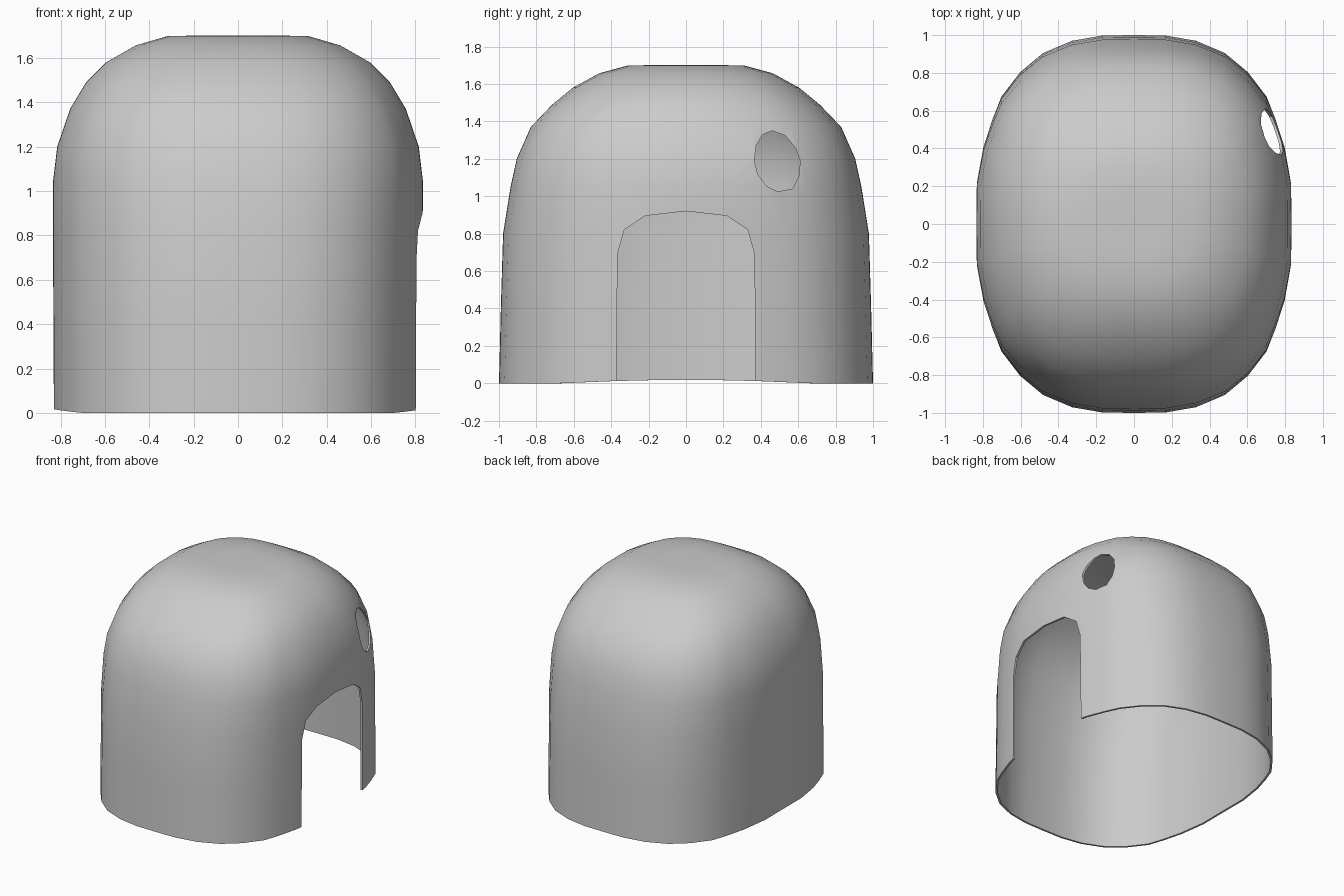
import bpy, bmesh

if "Cube" in bpy.data.objects:
    bpy.data.objects.remove(bpy.data.objects["Cube"])

# Quarter of the plan outline (normalised), from the +x axis to the +y axis
quarter = [(1.0, 0.0), (0.998, 0.22), (0.955, 0.42), (0.90, 0.56), (0.845, 0.675),
           (0.725, 0.805), (0.58, 0.905), (0.395, 0.97), (0.20, 0.998), (0.0, 1.0)]
half = quarter + [(-x, y) for x, y in reversed(quarter[:-1])]
outline = half + [(x, -y) for x, y in reversed(half[1:-1])]

# Height, half width in x, half width in y
rings = [(0.0, 0.83, 1.0), (0.4, 0.832, 0.99), (0.8, 0.834, 0.978), (1.05, 0.833, 0.938),
         (1.2, 0.815, 0.905), (1.37, 0.757, 0.83), (1.49, 0.685, 0.715),
         (1.58, 0.595, 0.605), (1.657, 0.46, 0.465), (1.698, 0.32, 0.315),
         (1.702, 0.16, 0.16)]


def make_object(name, bm):
    mesh = bpy.data.meshes.new(name)
    bm.to_mesh(mesh)
    bm.free()
    obj = bpy.data.objects.new(name, mesh)
    bpy.context.collection.objects.link(obj)
    return obj


def make_cutter(name, profile, x0=0.3, x1=1.3):
    """Extrude a (y, z) profile along x."""
    bm = bmesh.new()
    face = bm.faces.new([bm.verts.new((x0, y, z)) for y, z in profile])
    ext = bmesh.ops.extrude_face_region(bm, geom=[face])
    verts = [v for v in ext["geom"] if isinstance(v, bmesh.types.BMVert)]
    bmesh.ops.translate(bm, verts=verts, vec=(x1 - x0, 0, 0))
    bmesh.ops.recalc_face_normals(bm, faces=bm.faces)
    obj = make_object(name, bm)
    obj.hide_render = True
    return obj


# Domed shell, with the rim lifted a little at both sides
bm = bmesh.new()
loops = []
for z, rx, ry in rings:
    loop = []
    for x, y in outline:
        lift = 0.018 * max(0, 1 - (y / 0.65) ** 2) if z == 0 and abs(x) > 0.5 else 0
        loop.append(bm.verts.new((x * rx, y * ry, z + lift)))
    loops.append(loop)
n = len(outline)
for a, b in zip(loops, loops[1:]):
    for i in range(n):
        j = (i + 1) % n
        bm.faces.new((a[i], a[j], b[j], b[i]))
top = bm.verts.new((0, 0, 1.702))
for i in range(n):
    bm.faces.new((loops[-1][i], loops[-1][(i + 1) % n], top))
shell = make_object("dome_shell", bm)

# Doorway and tilted round window on the right side
side = [(0.376, -0.2), (0.372, 0.0), (0.366, 0.69), (0.33, 0.82), (0.22, 0.895)]
door = make_cutter("door_cutter",
                   side + [(0, 0.92)] + [(-y, z) for y, z in reversed(side)])
window = make_cutter("window_cutter", [
    (0.46, 1.35), (0.53, 1.325), (0.585, 1.26), (0.61, 1.19), (0.605, 1.11), (0.57, 1.04),
    (0.49, 1.025), (0.43, 1.055), (0.385, 1.115), (0.365, 1.19), (0.375, 1.27), (0.41, 1.33)])

# Wall thickness, then the openings
solid = shell.modifiers.new("thickness", "SOLIDIFY")
solid.thickness = 0.015
solid.offset = -1
for cutter in (door, window):
    mod = shell.modifiers.new(cutter.name, "BOOLEAN")
    mod.operation = "DIFFERENCE"
    mod.solver = "EXACT"
    mod.object = cutter

bpy.ops.object.select_all(action="DESELECT")
shell.select_set(True)
bpy.context.view_layer.objects.active = shell
for name in [m.name for m in shell.modifiers]:
    bpy.ops.object.modifier_apply(modifier=name)
bpy.ops.object.shade_smooth_by_angle(angle=0.7)
for cutter in (door, window):
    bpy.data.objects.remove(cutter)
